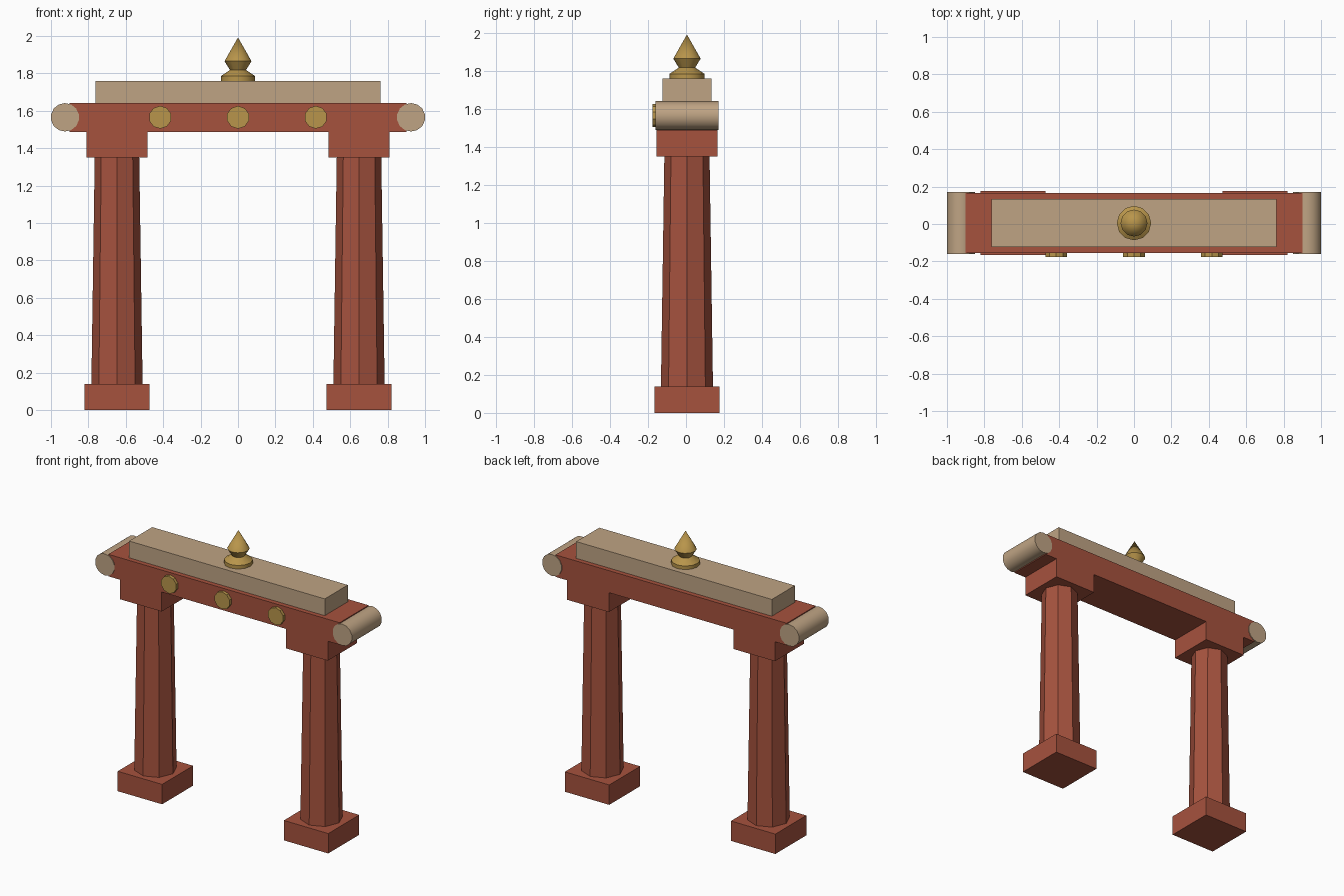
import bpy, bmesh, math
from mathutils import Matrix

if "Cube" in bpy.data.objects:
    bpy.data.objects.remove(bpy.data.objects["Cube"])

YC = 0.005  # structure sits slightly back so the front bosses fit the bounds


def material(name, rgb):
    m = bpy.data.materials.new(name)
    m.diffuse_color = (*rgb, 1)
    m.use_nodes = True
    m.node_tree.nodes["Principled BSDF"].inputs["Base Color"].default_value = m.diffuse_color
    return m


RED = material("red_paint", (0.38, 0.085, 0.048))
TAN = material("pale_stone", (0.52, 0.37, 0.23))
GOLD = material("gold", (0.48, 0.30, 0.07))


def add(name, bm, mat, smooth=False):
    bmesh.ops.recalc_face_normals(bm, faces=bm.faces)
    me = bpy.data.meshes.new(name)
    bm.to_mesh(me)
    bm.free()
    me.materials.append(mat)
    ob = bpy.data.objects.new(name, me)
    bpy.context.collection.objects.link(ob)
    if smooth:
        bpy.ops.object.select_all(action='DESELECT')
        ob.select_set(True)
        bpy.context.view_layer.objects.active = ob
        bpy.ops.object.shade_smooth_by_angle(angle=math.radians(35))
    return ob


def box(name, x, hx, hy, z0, z1, mat):
    bm = bmesh.new()
    bmesh.ops.create_cube(bm, size=1, matrix=Matrix.Translation((x, YC, (z0 + z1) / 2))
                          @ Matrix.Diagonal((2 * hx, 2 * hy, z1 - z0, 1)))
    return add(name, bm, mat)


def cone(name, sides, r1, r2, depth, matrix, mat, smooth=False):
    bm = bmesh.new()
    bmesh.ops.create_cone(bm, cap_ends=True, segments=sides, radius1=r1, radius2=r2,
                          depth=depth, matrix=matrix)
    return add(name, bm, mat, smooth)


ALONG_Y = Matrix.Rotation(math.pi / 2, 4, 'X')

# Posts: square base, tapered octagonal shaft, square capital, scroll end
for side, s in (("left", -1), ("right", 1)):
    x = 0.647 * s
    box(side + "_base", x, 0.173, 0.172, 0, 0.14, RED)
    cone(side + "_shaft", 8, 0.137, 0.119, 1.21,
         Matrix.Translation((x, YC, 0.745)), RED)
    box(side + "_capital", x, 0.162, 0.161, 1.35, 1.487, RED)
    cone(side + "_scroll", 14, 0.076, 0.076, 0.332,
         Matrix.Translation((0.925 * s, YC, 1.565)) @ ALONG_Y, TAN, True)

# Cross beam and top slab
box("beam", 0, 0.901, 0.161, 1.487, 1.642, RED)
box("top_slab", 0, 0.762, 0.128, 1.642, 1.76, TAN)

# Front bosses
for i, x in enumerate((-0.416, 0, 0.416)):
    cone(f"boss_{i + 1}", 10, 0.061, 0.061, 0.037,
         Matrix.Translation((x, -0.1585, 1.565)) @ ALONG_Y, GOLD, False)

# Finial, spun from a profile of (radius, height)
profile = [(0, 1.755), (0.092, 1.755), (0.092, 1.785), (0.043, 1.818),
           (0.072, 1.865), (0, 1.992)]
bm = bmesh.new()
vs = [bm.verts.new((r, YC, z)) for r, z in profile]
es = [bm.edges.new(p) for p in zip(vs, vs[1:])]
bmesh.ops.spin(bm, geom=vs + es, cent=(0, YC, 0), axis=(0, 0, 1),
               angle=2 * math.pi, steps=12)
bmesh.ops.remove_doubles(bm, verts=bm.verts, dist=1e-4)
add("finial", bm, GOLD, True)
